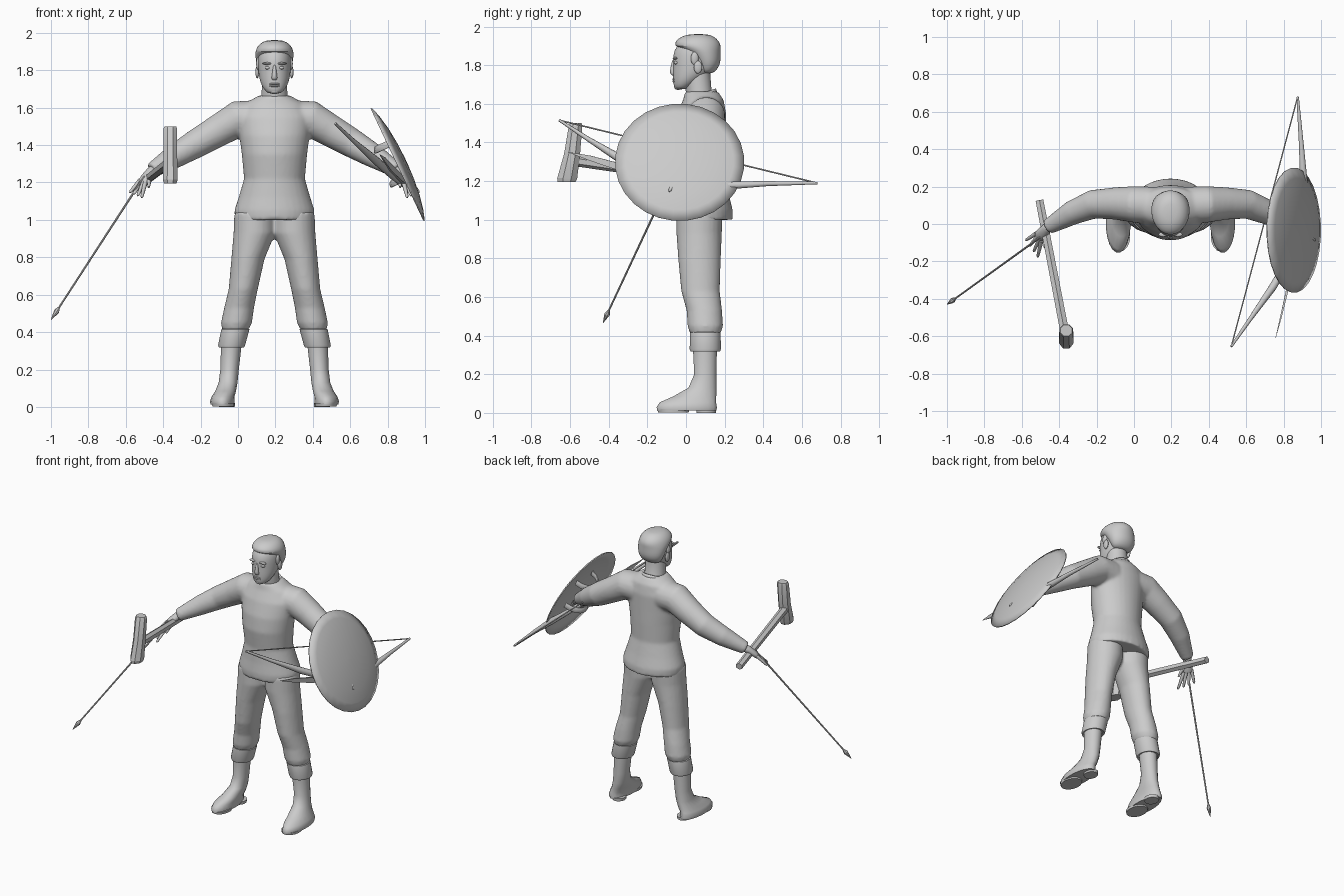
import bpy, bmesh, math
from mathutils import Vector, Matrix

cube = bpy.data.objects.get("Cube")
if cube:
    bpy.data.objects.remove(cube, do_unlink=True)

grey = bpy.data.materials.new("plain_grey")
grey.use_nodes = True
COLOR = (.6, .6, .6, 1)
grey.diffuse_color = COLOR
grey.node_tree.nodes["Principled BSDF"].inputs["Base Color"].default_value = COLOR

MID = .195  # the figure stands to one side of the origin


def finish(name, bm, angle=50, subdiv=0):
    bmesh.ops.recalc_face_normals(bm, faces=bm.faces[:])
    mesh = bpy.data.meshes.new(name)
    bm.to_mesh(mesh)
    bm.free()
    mesh.materials.append(grey)
    mesh.shade_smooth()
    mesh.set_sharp_from_angle(angle=math.radians(angle))
    obj = bpy.data.objects.new(name, mesh)
    bpy.context.collection.objects.link(obj)
    if subdiv:
        mod = obj.modifiers.new("Subdivision", 'SUBSURF')
        mod.levels = mod.render_levels = subdiv
    return obj


def skin_rings(bm, rings, level, sides, cap=True):
    """Join elliptical rings (x, y, z, rx, ry): level ones, or square to their path."""
    centres = [Vector(r[:3]) for r in rings]
    loops = []
    for i, (c, r) in enumerate(zip(centres, rings)):
        a, b = Vector((1, 0, 0)), Vector((0, 1, 0))
        if not level:
            t = (centres[min(i + 1, len(rings) - 1)] - centres[max(i - 1, 0)]).normalized()
            a = t.cross(Vector((0, 0, 1))).normalized()
            b = a.cross(t)
        ring = []
        for k in range(sides):
            ang = math.tau * (k + .5) / sides
            ring.append(bm.verts.new(c + a * r[3] * math.cos(ang) + b * r[-1] * math.sin(ang)))
        loops.append(ring)
    for lo, hi in zip(loops, loops[1:]):
        for k in range(sides):
            n = (k + 1) % sides
            bm.faces.new((lo[k], lo[n], hi[n], hi[k]))
    if cap:
        bm.faces.new(loops[0])
    bm.faces.new(loops[-1])


def loft(name, rings, level=True, sides=20, angle=50, subdiv=0, cap=True):
    bm = bmesh.new()
    skin_rings(bm, rings, level, sides, cap)
    return finish(name, bm, angle, subdiv)


def flip(rings):
    return [(2 * MID - r[0], *r[1:]) for r in rings]


def pair(name, rings, **kw):
    loft("right_" + name, rings, **kw)
    loft("left_" + name, flip(rings), **kw)


def centred(rows):
    """Rows of (z, y, rx, ry) on the body's middle line."""
    return [(MID, y, z, rx, ry) for z, y, rx, ry in rows]


def ball(name, pos, size):
    bm = bmesh.new()
    m = Matrix.Translation(pos) @ Matrix.Diagonal((*size, 1))
    bmesh.ops.create_uvsphere(bm, u_segments=16, v_segments=10, radius=1, matrix=m)
    finish(name, bm)


def fuse(obj, voxel, steps):
    mod = obj.modifiers.new("Fuse", 'REMESH')
    mod.mode, mod.voxel_size, mod.use_smooth_shade = 'VOXEL', voxel, True
    mod = obj.modifiers.new("Soften", 'SMOOTH')
    mod.factor, mod.iterations = .5, steps


# Tunic: torso and both sleeves fused into one soft surface
torso = centred([(1.0, .082, .212, .162), (1.05, .08, .215, .162), (1.12, .075, .192, .15),
                 (1.22, .067, .163, .138), (1.35, .06, .175, .148), (1.45, .065, .188, .143),
                 (1.55, .08, .2, .128), (1.62, .09, .16, .105), (1.665, .08, .085, .085)])
sleeve = [(.1, .1, 1.54, .1), (0, .105, 1.54, .098), (-.1, .11, 1.48, .087),
          (-.22, .105, 1.41, .078), (-.33, .06, 1.345, .066), (-.46, -.015, 1.265, .042)]
bm = bmesh.new()
skin_rings(bm, torso, True, 32)
for path in (sleeve, flip(sleeve)):
    skin_rings(bm, path, False, 20)
fuse(finish("tunic", bm), .01, 8)

# Trousers: both legs fused at the hips
leg = [(.09, .07, 1.04, .11, .12), (.088, .068, .93, .112, .118), (.053, .07, .79, .089, .11),
       (.028, .075, .63, .078, .1), (.006, .095, .53, .08, .092), (-.008, .1, .45, .083, .092),
       (-.015, .1, .41, .07, .08)]
bm = bmesh.new()
for path in (leg, flip(leg)):
    skin_rings(bm, path, True, 24)
fuse(finish("trousers", bm), .01, 5)

# Boots with turned cuffs
pair("cuff", [(-.014, .1, .425, .06, .068), (-.014, .1, .415, .076, .08),
              (-.034, .1, .33, .073, .082), (-.035, .1, .318, .068, .077),
              (-.035, .1, .325, .05, .055)], angle=40)
pair("boot", [(-.035, .098, .34, .056, .063), (-.045, .1, .2, .05, .058),
              (-.053, .085, .13, .051, .073), (-.066, .045, .085, .056, .113),
              (-.08, .01, .055, .062, .147), (-.085, .004, .03, .066, .158),
              (-.083, .004, .012, .064, .156)], angle=60)
pair("sole", [(-.08, -.065, .02, .06, .085), (-.08, -.065, .003, .058, .08)])
pair("heel", [(-.06, .105, .02, .045, .052), (-.06, .105, 0, .043, .05)])

# Neck, collar and head
loft("neck", centred([(1.6, .09, .078, .075), (1.67, .065, .07, .068), (1.76, .06, .066, .066)]))
bm = bmesh.new()
for z, lift in ((1.625, 0), (1.65, .01)):
    pts = []
    for k in range(24):
        ang = math.tau * k / 24
        grow = .092 - lift
        pts.append(bm.verts.new((MID + grow * math.cos(ang), .072 + grow * math.sin(ang),
                                 z + .03 * math.sin(ang))))
verts = bm.verts[:]
for k in range(24):
    n = (k + 1) % 24
    bm.faces.new((verts[k], verts[n], verts[24 + n], verts[24 + k]))
collar = finish("collar", bm)
thick = collar.modifiers.new("Thickness", 'SOLIDIFY')
thick.thickness = .012

loft("head", centred([(1.675, -.025, .03, .028), (1.687, -.018, .048, .046),
                      (1.72, .005, .071, .072), (1.76, .03, .083, .099), (1.8, .043, .088, .11),
                      (1.85, .05, .09, .12), (1.9, .055, .085, .108), (1.94, .06, .05, .065)]),
     subdiv=1)
loft("hair", centred([(1.755, .105, .055, .03), (1.775, .112, .076, .048), (1.81, .113, .092, .067),
                      (1.85, .1, .1, .08), (1.88, .08, .104, .1), (1.9, .06, .103, .122),
                      (1.925, .058, .094, .115), (1.95, .06, .07, .085), (1.962, .065, .035, .045)]),
     subdiv=1)
loft("nose", centred([(1.835, -.06, .008, .01), (1.79, -.066, .011, .015),
                      (1.76, -.07, .018, .016), (1.745, -.06, .014, .014)]), sides=10, subdiv=1)
ball("chin", (MID, -.04, 1.69), (.028, .022, .018))
for z, name in ((1.727, "upper_lip"), (1.716, "lower_lip")):
    ball(name, (MID, -.062, z), (.027, .009, .006))
for side, label in ((-1, "right"), (1, "left")):
    ball(label + "_eye", (MID + side * .036, -.05, 1.813), (.016, .013, .009))
    ball(label + "_brow", (MID + side * .038, -.056, 1.836), (.026, .013, .007))
    ball(label + "_ear", (MID + side * .092, .062, 1.79), (.01, .022, .033))
    ball(label + "_sideburn", (MID + side * .086, .045, 1.835), (.012, .02, .035))

# Hands with spread fingers
pair("palm", [(-.445, -.005, 1.275, .03), (-.47, -.025, 1.255, .027, .025),
              (-.495, -.055, 1.225, .036, .022), (-.515, -.08, 1.19, .034, .018)],
     level=False, subdiv=1, sides=12)
knuckle = Vector((-.515, -.08, 1.195))
for i, name in enumerate(("little", "ring", "middle", "index")):
    spread = Vector((-.014, .02, .006)) * (1.5 - i)
    root = knuckle - spread * -.8
    reach = Vector((-.032, -.052, -.062)) + spread * .7
    pair(name + "_finger", [(*(root + reach * t), r) for t, r in
                            ((-.2, .012), (.5, .01), (.9, .008), (1, .004))],
         level=False, sides=8)
pair("thumb", [(-.485, -.05, 1.23, .016), (-.475, -.09, 1.205, .012), (-.477, -.125, 1.175, .006)],
     level=False, sides=8)

# Hammer in the right hand
loft("hammer_handle", [(-.505, .125, 1.2, .024), (-.37, -.58, 1.305, .027)],
     level=False, sides=6, angle=20)
loft("hammer_head", [(-.362, -.618, 1.195, .036, .05), (-.362, -.615, 1.215, .043, .056),
                     (-.362, -.59, 1.34, .04, .045), (-.362, -.572, 1.485, .04, .038),
                     (-.362, -.57, 1.5, .034, .032)], sides=8, angle=20)

# Spear pointing down from the right hand
butt, tip = Vector((-.5, -.07, 1.235)), Vector((-1, -.43, .465))
loft("spear", [(*butt.lerp(tip, t), r) for t, r in
               ((0, .006), (.91, .005), (.915, .006), (.94, .015), (1, .001))],
     level=False, sides=8, angle=30)

# Domed round shield with straps behind
centre = Vector((.857, -.033, 1.298))
normal = Vector((.905, 0, .426))
dome = [(*(centre + normal * h), r) for h, r in
        ((0, .335), (.017, .28), (.033, .2), (.043, .1), (.046, .02))]
shield = loft("shield", dome, level=False, sides=28, cap=False)
thick = shield.modifiers.new("Thickness", 'SOLIDIFY')
thick.thickness = .008
slope = Vector((-.426, 0, .905))
for name, up in (("forearm_strap", .12), ("hand_strap", -.08)):
    loop = []
    for k in range(9):
        ang = math.pi * k / 8
        p = centre + slope * up + Vector((0, .09, 0)) * math.cos(ang) - normal * (.1 * math.sin(ang) - .02)
        loop.append((*p, .008, .02))
    loft(name, loop, level=False, sides=8)

# Bow held in the left hand, with its string
upper, lower = (.52, -.655, 1.515), (.875, .68, 1.19)
loft("bow", [(*upper, .007), (.62, -.51, 1.42, .012), (.74, -.34, 1.315, .022),
             (.83, -.19, 1.235, .021), (.88, -.06, 1.195, .017), (.9, .07, 1.18, .018),
             (.908, .22, 1.178, .022), (.895, .42, 1.187, .014), (*lower, .007)],
     level=False, sides=8)
loft("bow_string", [(*upper, .004), (*lower, .004)], level=False, sides=6)

# Short blade pointing forward behind the shield
loft("blade", [(.9, -.06, 1.195, .014, .02), (.82, -.35, 1.275, .009, .026),
               (.785, -.5, 1.32, .006, .018), (.757, -.61, 1.35, .001)],
     level=False, sides=4, angle=20)
